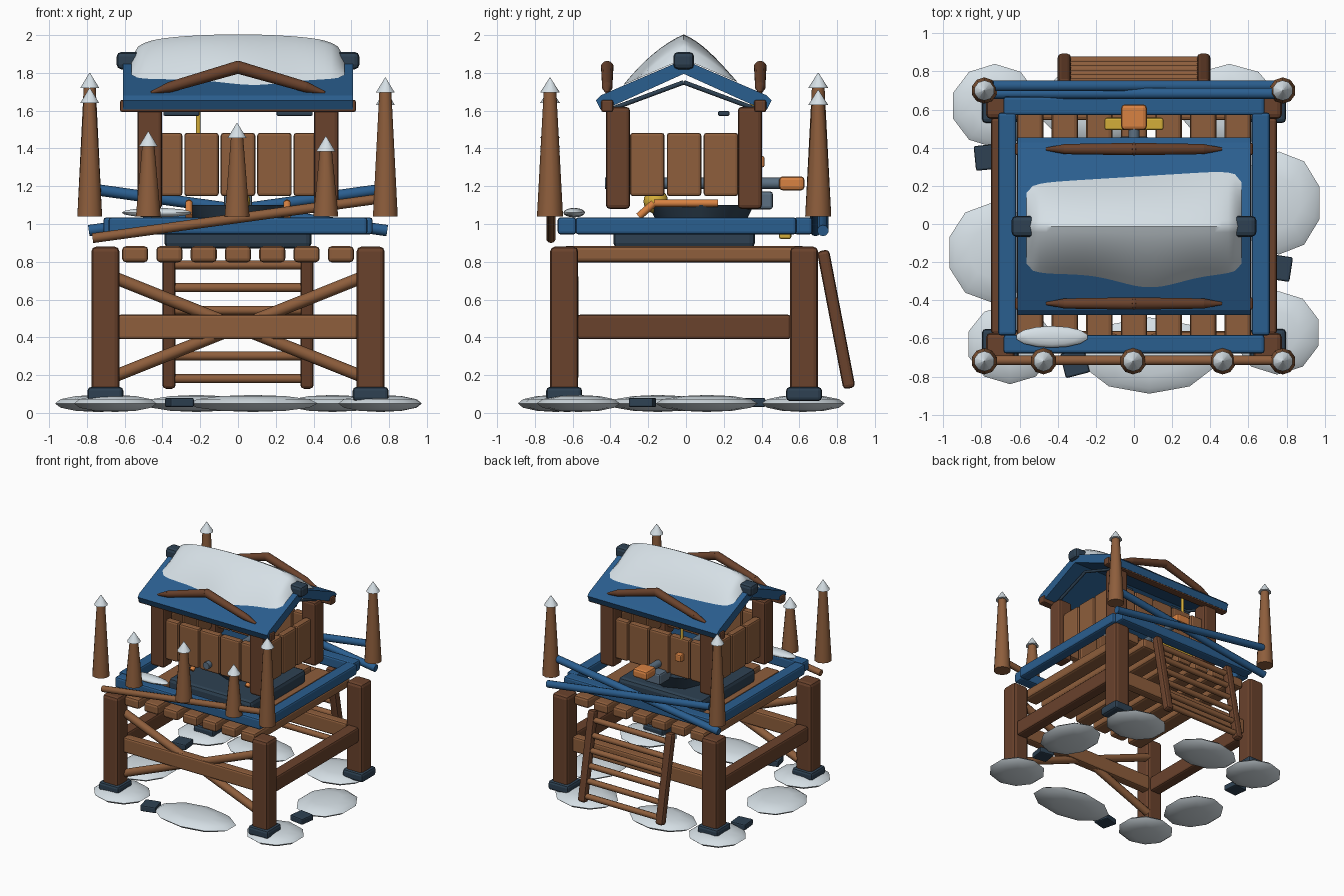
import bpy
import bmesh
import math
from mathutils import Vector, Matrix

cube = bpy.data.objects.get("Cube")
if cube:
    bpy.data.objects.remove(cube, do_unlink=True)


def make_material(name, r, g, b):
    lin = [((c / 255 + 0.055) / 1.055) ** 2.4 for c in (r, g, b)] + [1.0]
    m = bpy.data.materials.new(name)
    m.use_nodes = True
    m.diffuse_color = lin
    bsdf = next(n for n in m.node_tree.nodes if n.type == "BSDF_PRINCIPLED")
    bsdf.inputs["Base Color"].default_value = lin
    return m


PLANK = make_material("plank_brown", 142, 94, 60)
DARK = make_material("dark_timber", 106, 66, 44)
BLUE = make_material("painted_blue", 42, 94, 143)
SNOW = make_material("snow_white", 214, 224, 230)
SLATE = make_material("slate", 46, 65, 82)
GREY = make_material("steel_grey", 92, 112, 130)
ORANGE = make_material("orange", 216, 130, 66)
GOLD = make_material("gold", 212, 174, 58)


def add(name, bm, mat, smooth=False):
    mesh = bpy.data.meshes.new(name)
    bmesh.ops.recalc_face_normals(bm, faces=bm.faces)
    bm.to_mesh(mesh)
    bm.free()
    mesh.materials.append(mat)
    ob = bpy.data.objects.new(name, mesh)
    bpy.context.collection.objects.link(ob)
    if smooth:
        bpy.ops.object.select_all(action="DESELECT")
        ob.select_set(True)
        bpy.context.view_layer.objects.active = ob
        bpy.ops.object.shade_smooth_by_angle(angle=math.radians(50))
    return ob


def box(name, center, size, mat, bevel=0.015, rot=None):
    bm = bmesh.new()
    bmesh.ops.create_cube(bm, size=1, matrix=Matrix.Diagonal((*size, 1)))
    ob = add(name, bm, mat)
    ob.location = center
    if rot:
        ob.rotation_euler = rot
    if bevel:
        mod = ob.modifiers.new("Bevel", "BEVEL")
        mod.width = bevel
        mod.segments = 2
    return ob


def rod(name, a, b, r, mat, r2=None, sides=10):
    a, b = Vector(a), Vector(b)
    bm = bmesh.new()
    turn = (b - a).to_track_quat("Z", "Y").to_matrix().to_4x4()
    bmesh.ops.create_cone(bm, cap_ends=True, segments=sides, radius1=r,
                          radius2=r if r2 is None else r2, depth=(b - a).length,
                          matrix=Matrix.Translation((a + b) / 2) @ turn)
    return add(name, bm, mat, True)


def blob(name, center, radii, mat, segments=10, rings=6):
    bm = bmesh.new()
    bmesh.ops.create_uvsphere(bm, u_segments=segments, v_segments=rings, radius=1,
                              matrix=Matrix.Translation(center) @ Matrix.Diagonal((*radii, 1)))
    return add(name, bm, mat, True)


# Snow patches and loose stones on the ground
patches = [(-0.73, 0.62, 0.23, 0.22), (-0.22, 0.62, 0.29, 0.2), (0.5, 0.62, 0.26, 0.22),
           (0.76, 0.11, 0.225, 0.27), (0.75, -0.57, 0.23, 0.22), (0.08, -0.69, 0.36, 0.2),
           (-0.65, -0.63, 0.23, 0.21), (-0.75, -0.15, 0.23, 0.26)]
for x, y, rx, ry in patches:
    blob("ground_snow", (x, y, 0.05), (rx, ry, 0.045), SNOW)
for x, y, turn in [(-0.77, 0.35, 0.1), (0.76, -0.23, -0.15), (-0.31, -0.73, 0.25)]:
    box("ground_stone", (x, y, 0.055), (0.13, 0.13, 0.05), SLATE, 0.01, (0, 0, turn))

# Legs and feet
for sx in (-1, 1):
    for y in (-0.645, 0.625):
        box("leg", (sx * 0.702, y, 0.48), (0.148, 0.148, 0.8), DARK, 0.025)
        box("foot", (sx * 0.702, y, 0.1), (0.19, 0.19, 0.075), SLATE, 0.02)
    box("side_beam", (sx * 0.7, -0.01, 0.455), (0.1, 1.13, 0.13), DARK)

# Cross beams and front braces
for y in (-0.6, 0.585):
    box("cross_beam", (0, y, 0.455), (1.27, 0.08, 0.13), PLANK)
for s in (-1, 1):
    rod("front_brace", (-s * 0.64, -0.6, 0.2), (s * 0.64, -0.6, 0.71), 0.033, PLANK)

# Deck planks
for i in range(7):
    box("deck_plank", ((i - 3) * 0.1815, -0.01, 0.84), (0.138, 1.29, 0.085), PLANK, 0.02)

# Ladder leaning at the back
foot, top = Vector((0, 0.865, 0.13)), Vector((0, 0.725, 0.86))
lean = math.atan2(top.z - foot.z, foot.y - top.y)
for sx in (-1, 1):
    box("ladder_rail", (foot + top) / 2 + Vector((sx * 0.365, 0, 0)),
        (0.07, 0.065, (top - foot).length), DARK, 0.02, (math.pi / 2 - lean, 0, 0))
for i in range(6):
    p = foot.lerp(top, 0.07 + i * 0.165)
    rod("ladder_rung", p - Vector((0.35, 0, 0)), p + Vector((0.35, 0, 0)), 0.024, PLANK)

# Blue railing ring around the deck
for sx in (-1, 1):
    box("side_rail", (sx * 0.665, 0, 0.99), (0.095, 1.17, 0.09), BLUE)
for y in (-0.63, 0.62):
    box("end_rail", (0, y, 0.99), (1.37, 0.098, 0.09), BLUE)

# Loose poles tied across front and back
rod("front_pole", (-0.77, -0.715, 0.925), (0.76, -0.715, 1.135), 0.026, PLANK)
for s in (-1, 1):
    rod("back_pole", (s * 0.79, 0.705 + s * 0.02, 0.965),
        (-s * 0.74, 0.705 + s * 0.02, 1.18), 0.03, BLUE)

# Snow capped stakes
stakes = [(-0.785, -0.72, 1.72), (-0.475, -0.72, 1.49), (-0.005, -0.72, 1.535),
          (0.465, -0.72, 1.465), (0.78, -0.72, 1.775), (-0.785, 0.7, 1.8), (0.78, 0.7, 1.71)]
for x, y, z in stakes:
    rod("stake", (x, y, 1.04), (x, y, z - 0.065), 0.069, PLANK, 0.033)
    rod("stake_snow_cap", (x, y, z - 0.08), (x, y, z), 0.053, SNOW, 0.002)

# Cabin posts and plank walls
for sx in (-1, 1):
    for y in (-0.36, 0.338):
        box("cabin_post", (sx * 0.467, y, 1.35), (0.13, 0.128, 0.54), DARK, 0.02)
    for i in range(3):
        box("side_wall_plank", (sx * 0.467, -0.01 + (i - 1) * 0.195, 1.315),
            (0.06, 0.183, 0.335), PLANK, 0.015)
for y in (-0.36, 0.338):
    for i in range(5):
        box("end_wall_plank", ((i - 2) * 0.193, y, 1.315), (0.183, 0.06, 0.335), PLANK)

# Roof slabs, eave beams, ridge caps and bent logs
RIDGE_Y, RIDGE_Z, SLOPE = -0.012, 1.87, 0.43
for s in (-1, 1):
    bm = bmesh.new()
    section = [(0, 0), (0.44, -0.44 * SLOPE), (0.465, -0.215), (0.44, -0.265),
               (0.41, -0.26), (0, -0.075)]
    ends = [[bm.verts.new((x, RIDGE_Y + s * y, RIDGE_Z + z)) for y, z in section]
            for x in (-0.61, 0.61)]
    bm.faces.new(ends[0])
    bm.faces.new(ends[1][::-1])
    for i in range(6):
        j = (i + 1) % 6
        bm.faces.new((ends[0][i], ends[1][i], ends[1][j], ends[0][j]))
    add("roof_slab", bm, BLUE)
    y = RIDGE_Y + s * 0.405
    box("eave_beam", (0, y, 1.625), (1.25, 0.065, 0.065), DARK, 0.012)
    box("ridge_cap", (s * 0.58, RIDGE_Y, 1.865), (0.125, 0.11, 0.092), SLATE, 0.025)
    for sx in (-1, 1):
        rod("roof_log", (0, y, 1.83), (sx * 0.36, y, 1.725), 0.034, DARK, 0.028)
        rod("roof_log_tip", (sx * 0.36, y, 1.725), (sx * 0.46, y, 1.695), 0.028, DARK, 0.008)
    blob("roof_log_joint", (0, y, 1.83), (0.034, 0.034, 0.034), DARK)
    # Slim rafters and hangers beneath the roof
    for x in (-0.5, 0.5):
        rod("rafter", (x, RIDGE_Y, 1.75), (x, y, 1.6), 0.012, SLATE)
    box("roof_bracket", (s * 0.3, 0.2, 1.585), (0.19, 0.06, 0.025), SLATE, 0.006)

# Snow heap draped over the ridge
bm = bmesh.new()
NU, NV = 32, 16
grid = []
for i in range(NU + 1):
    u = 2 * i / NU - 1
    end = max(0.0, 1 - abs(u) ** 10) ** 0.5
    front = 0.25 + 0.07 * math.exp(-((u - 0.15) / 0.4) ** 2)
    back = 0.26 + 0.035 * u
    height = 0.13 - 0.04 * u * u
    row = []
    for j in range(NV + 1):
        v = 2 * j / NV - 1
        y = v * (front if v < 0 else back) * (0.78 + 0.22 * end)
        z = RIDGE_Z - SLOPE * abs(y) + 0.004 + height * end * (1 - v * v)
        row.append(bm.verts.new((0.565 * u, RIDGE_Y + y, z)))
    grid.append(row)
for i in range(NU):
    for j in range(NV):
        bm.faces.new((grid[i][j], grid[i + 1][j], grid[i + 1][j + 1], grid[i][j + 1]))
add("roof_snow", bm, SNOW, True)
blob("rail_snow", (-0.43, -0.592, 1.06), (0.19, 0.057, 0.025), SNOW, 14, 8)

# Machine inside the cabin
box("machine_base", (0, -0.01, 0.93), (0.78, 0.75, 0.12), SLATE, 0.03)
rod("machine_turret", (0, 0.08, 0.98), (0, 0.08, 1.1), 0.22, SLATE, 0.28, 8)
box("machine_block", (0, 0.38, 1.125), (0.15, 0.16, 0.095), GREY, 0.015)
rod("barrel", (0, -0.43, 1.215), (0, 0.5, 1.215), 0.03, GREY)
box("barrel_end", (0, 0.56, 1.215), (0.135, 0.135, 0.075), ORANGE, 0.02)
box("gold_bar", (0, 0.525, 0.95), (0.31, 0.065, 0.06), GOLD, 0.012)
blob("gold_ball", (0, -0.16, 1.12), (0.065, 0.065, 0.065), GOLD, 16, 10)
for sx in (-1, 1):
    rod("arm_lower", (sx * 0.26, -0.25, 1.04), (sx * 0.26, -0.17, 1.11), 0.02, ORANGE)
    rod("arm_upper", (sx * 0.26, -0.17, 1.11), (sx * 0.26, 0.17, 1.11), 0.02, ORANGE)

# Hanging lantern at the back wall
rod("lantern_rod", (-0.21, 0.355, 1.36), (-0.21, 0.355, 1.66), 0.013, GOLD)
box("lantern", (-0.21, 0.385, 1.33), (0.06, 0.06, 0.06), ORANGE, 0.01)
